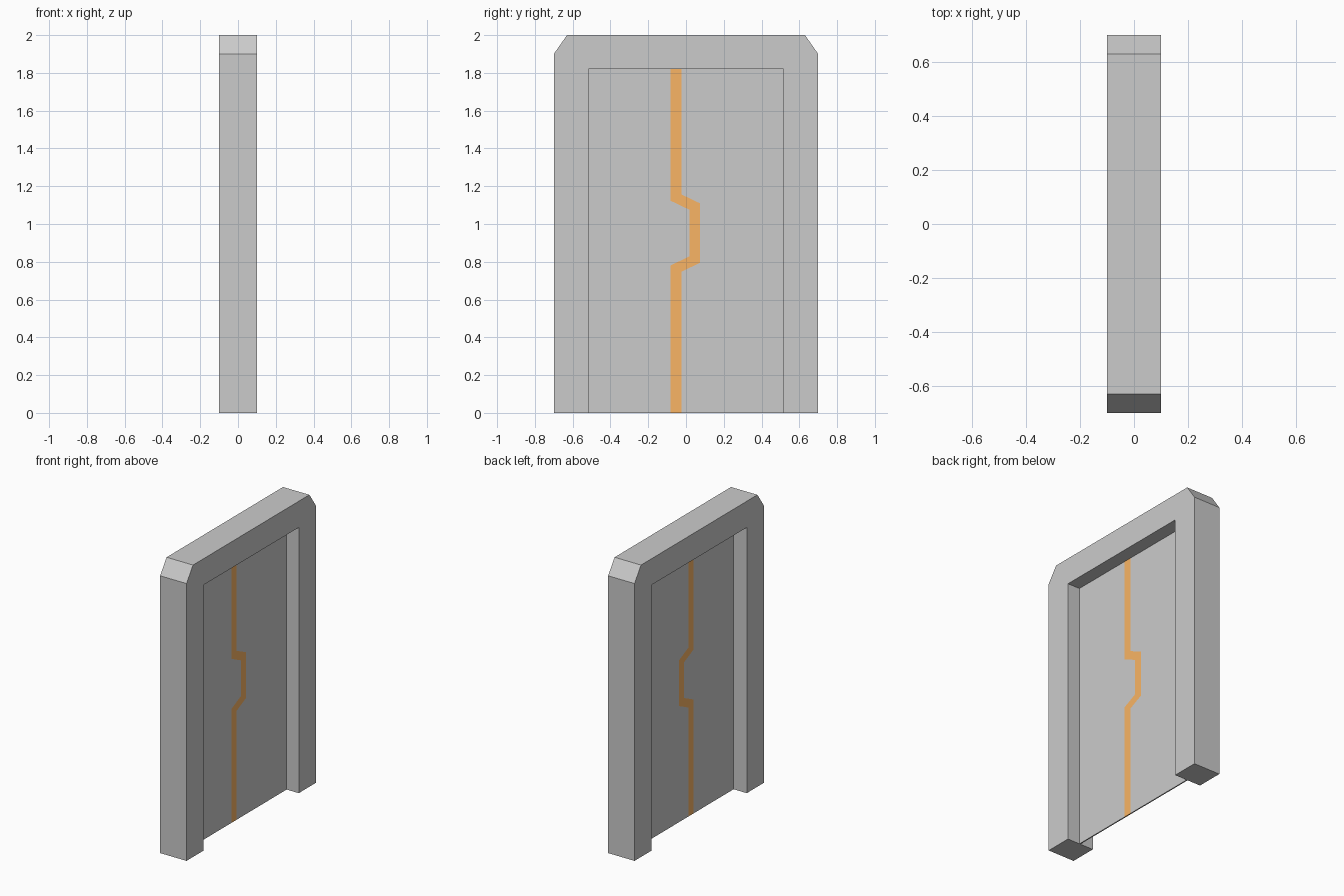
import bpy, bmesh

if "Cube" in bpy.data.objects:
    bpy.data.objects.remove(bpy.data.objects["Cube"])


def material(name, rgb):
    m = bpy.data.materials.new(name)
    m.diffuse_color = (*rgb, 1)
    m.use_nodes = True
    m.node_tree.nodes["Principled BSDF"].inputs["Base Color"].default_value = m.diffuse_color
    return m


def prism(name, outline, x0, x1, mat=None):
    """Extrude a (y, z) outline along x from x0 to x1."""
    bm = bmesh.new()
    face = bm.faces.new([bm.verts.new((x0, y, z)) for y, z in outline])
    ext = bmesh.ops.extrude_face_region(bm, geom=[face])
    verts = [v for v in ext["geom"] if isinstance(v, bmesh.types.BMVert)]
    bmesh.ops.translate(bm, verts=verts, vec=(x1 - x0, 0, 0))
    bmesh.ops.recalc_face_normals(bm, faces=bm.faces)
    mesh = bpy.data.meshes.new(name)
    bm.to_mesh(mesh)
    bm.free()
    if mat:
        mesh.materials.append(mat)
    obj = bpy.data.objects.new(name, mesh)
    bpy.context.collection.objects.link(obj)
    return obj


orange = material("orange", (0.95, 0.46, 0.13))
light_grey = material("light_grey", (0.89, 0.89, 0.89))

OPEN_Y, OPEN_Z = 0.515, 1.82      # half width and height of the opening
DOOR = (0.0, 0.008)               # thin leaves in the middle of the frame

# Door frame: upside-down U with chamfered top corners
half = [(OPEN_Y, OPEN_Z), (OPEN_Y, 0), (0.7, 0), (0.7, 1.9), (0.63, 2.0)]
prism("door_frame", half + [(-y, z) for y, z in reversed(half)], -0.1, 0.1)


def seam(dy, dz):
    """Stepped meeting line of the leaves, shifted sideways and mitred."""
    lo, hi, mid = -0.053 + dy, 0.047 + dy, 0.952
    a, b = 0.188 + dz, 0.14 + dz
    return [(lo, 0), (lo, mid - a), (hi, mid - b),
            (hi, mid + b), (lo, mid + a), (lo, OPEN_Z)]


# Two leaves, each with an orange strip along the stepped seam
centre = seam(0, 0)
for side, s in (("left", -1), ("right", 1)):
    edge = seam(s * 0.028, s * 0.017)
    prism(side + "_door_leaf",
          edge + [(s * OPEN_Y, OPEN_Z), (s * OPEN_Y, 0)], *DOOR, light_grey)
    prism(side + "_seam_strip", centre + edge[::-1], *DOOR, orange)
